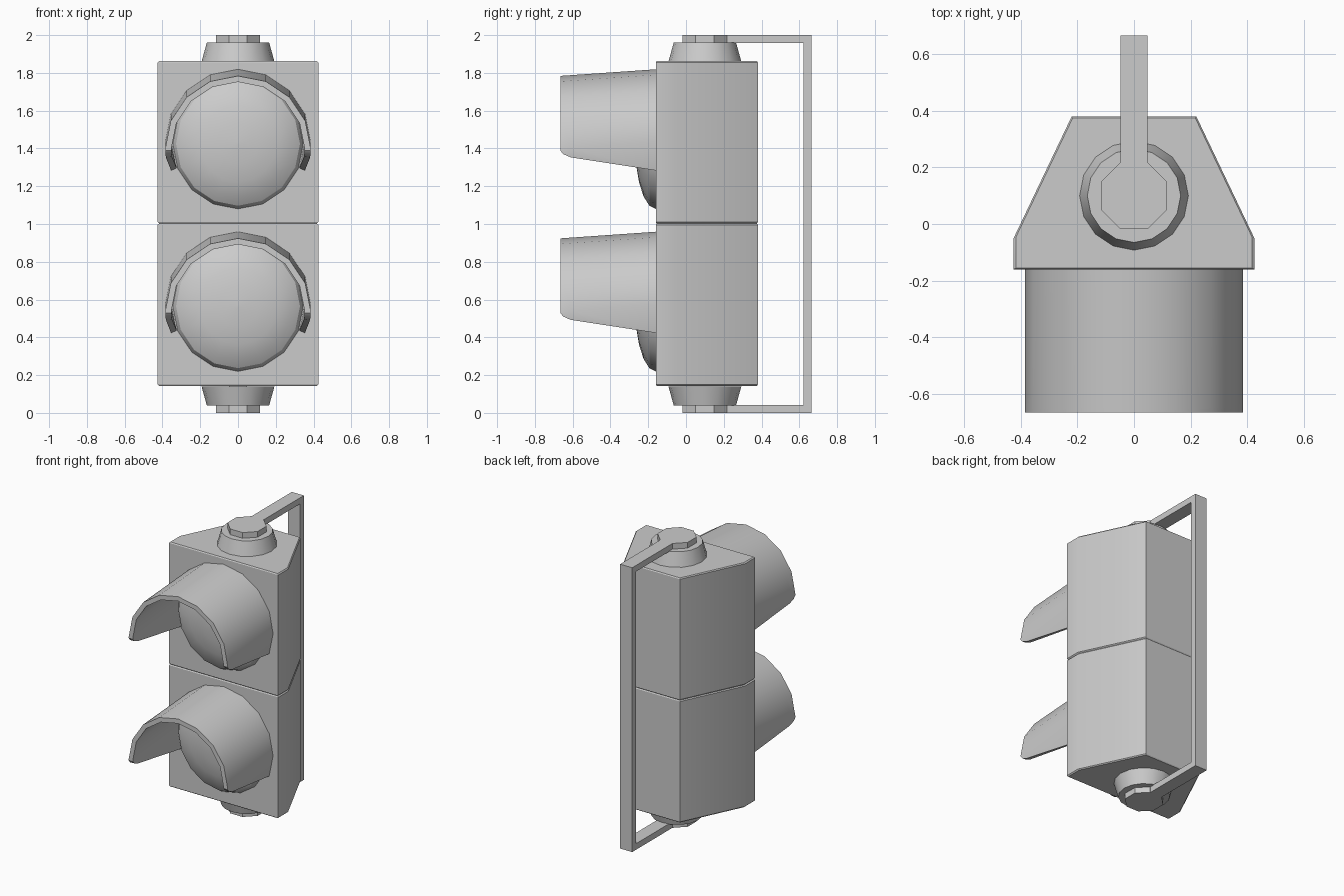
import bpy, bmesh
from math import sin, cos, pi, radians

cube = bpy.data.objects.get("Cube")
if cube:
    bpy.data.objects.remove(cube)

grey = bpy.data.materials.new("plain grey")
grey.use_nodes = True
grey.diffuse_color = (0.6, 0.6, 0.6, 1)
grey.node_tree.nodes["Principled BSDF"].inputs["Base Color"].default_value = (0.6, 0.6, 0.6, 1)

PITCH = 0.86     # height of one lamp unit
FRONT = -0.16    # front face of the housing


def loft(name, loops, start_cap=True):
    """Skin a stack of equal-length closed loops and cap the ends."""
    bm = bmesh.new()
    rings = [[bm.verts.new(p) for p in loop] for loop in loops]
    n = len(rings[0])
    for a, b in zip(rings, rings[1:]):
        for i in range(n):
            j = (i + 1) % n
            bm.faces.new((a[i], a[j], b[j], b[i]))
    if start_cap:
        bm.faces.new(rings[0])
    bm.faces.new(rings[-1])
    bmesh.ops.remove_doubles(bm, verts=bm.verts[:], dist=1e-5)
    bmesh.ops.recalc_face_normals(bm, faces=bm.faces[:])
    mesh = bpy.data.meshes.new(name)
    bm.to_mesh(mesh)
    bm.free()
    mesh.materials.append(grey)
    obj = bpy.data.objects.new(name, mesh)
    bpy.context.collection.objects.link(obj)
    bpy.ops.object.select_all(action='DESELECT')
    obj.select_set(True)
    bpy.context.view_layer.objects.active = obj
    bpy.ops.object.shade_smooth_by_angle(angle=radians(30))
    return obj


def disc(radius, z, sides, turn=0.0):
    """Horizontal polygon around the pivot axis."""
    return [(radius * cos(turn + 2 * pi * i / sides),
             0.10 + radius * sin(turn + 2 * pi * i / sides), z) for i in range(sides)]


def housing(name, z):
    half = [(0.425, FRONT), (0.425, -0.05), (0.22, 0.38)]
    outline = half + [(-x, y) for x, y in reversed(half)]
    c = 0.007    # small chamfer around top and bottom
    levels = [(z, 0.982), (z + c, 1), (z + PITCH - c, 1), (z + PITCH, 0.982)]
    loft(name, [[(x * s, 0.11 + (y - 0.11) * s, h) for x, y in outline] for h, s in levels])


def lens(name, z):
    rings = []
    for k in range(6):
        t = k * pi / 10
        r = 0.345 * cos(t)
        rings.append([(r * sin(i * pi / 8), FRONT - 0.11 * sin(t), z + r * cos(i * pi / 8))
                      for i in range(16)])
    # the last ring collapses to a point, so stop just short of it and close it
    rings[-1] = [(p[0] * 0.06, FRONT - 0.11, z + (p[2] - z) * 0.06) for p in rings[-2]]
    loft(name, rings, start_cap=False)


def visor(name, z):
    # depth and lower end angle of each section; the hood droops to the front
    stations = [(FRONT, -23), (-0.61, -7.5), (-0.65, -4.5), (-0.665, -1.5)]
    loops = []
    for y, end in stations:
        cz = z - 0.035 * (FRONT - y) / 0.505
        angles = [end] + [22.5 * i for i in range(9)] + [180 - end]
        loop = []
        for r, seq in ((0.385, angles), (0.353, angles[::-1])):
            loop += [(r * cos(radians(a)), y, cz + r * sin(radians(a))) for a in seq]
        loops.append(loop)
    loft(name, loops)


# Two stacked lamp units
for i, level in enumerate(("lower", "upper")):
    housing(level + "_housing", 0.143 + i * PITCH)
    lens(level + "_lens", 0.565 + i * PITCH)
    visor(level + "_visor", 0.574 + i * PITCH)

# Pivot collars and octagonal bracket ends, mirrored top to bottom
for level, flip in (("upper", False), ("lower", True)):
    def h(z):
        return 2 - z if flip else z
    loft(level + "_collar", [disc(0.193, h(1.86), 16, pi / 2), disc(0.165, h(1.96), 16, pi / 2)])
    loft(level + "_pivot_disc", [disc(0.127, h(z), 8, pi / 8) for z in (1.957, 2.0)])

# C-shaped mounting bracket
profile = [(0.21, 2), (0.665, 2), (0.665, 0), (0.21, 0),
           (0.21, 0.043), (0.622, 0.043), (0.622, 1.957), (0.21, 1.957)]
loft("mounting_bracket", [[(x, y, z) for y, z in profile] for x in (-0.047, 0.047)])
